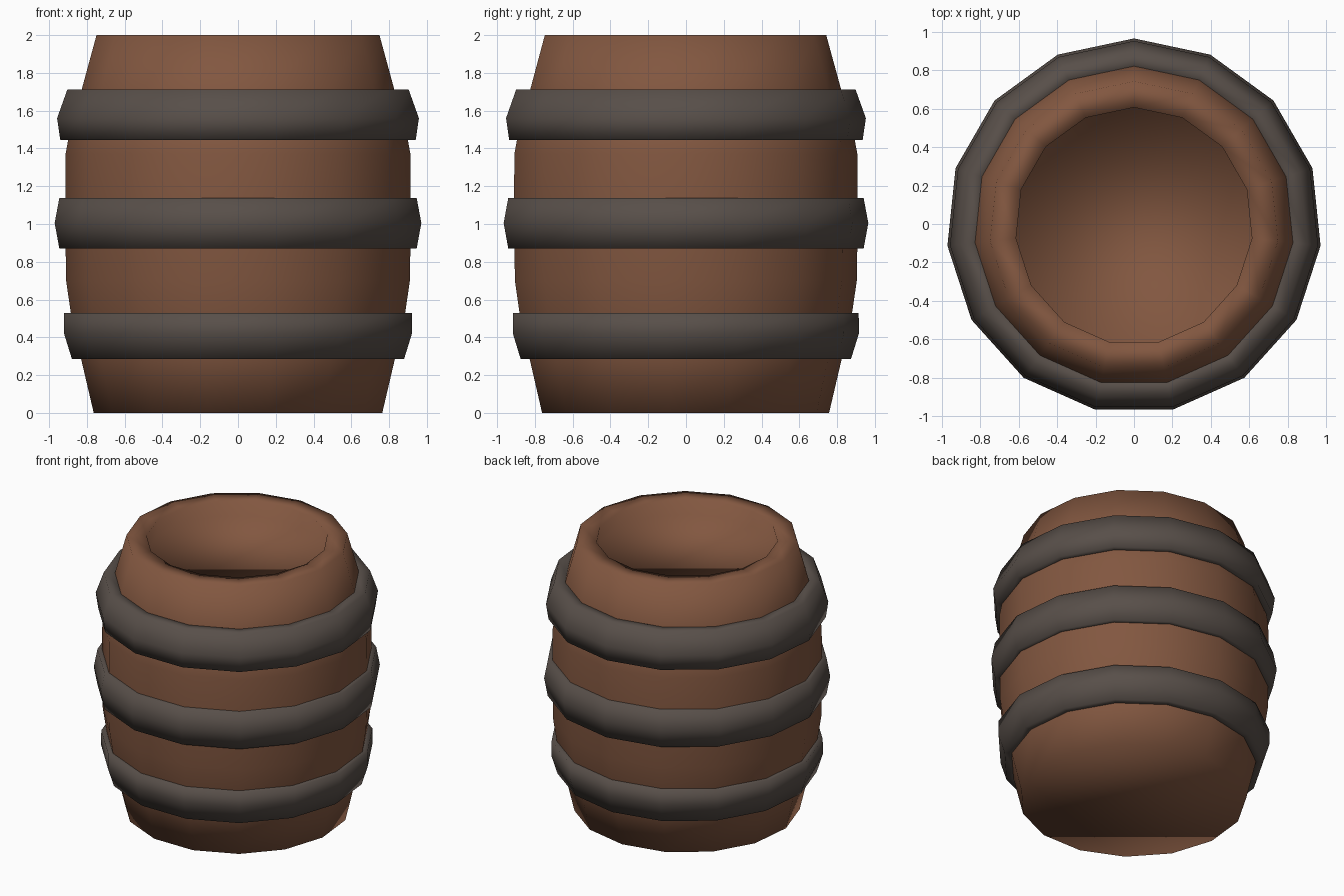
import bpy, bmesh, math

if "Cube" in bpy.data.objects:
    bpy.data.objects.remove(bpy.data.objects["Cube"])

SIDES = 15          # low-poly barrel, one corner pointing to +y
Y_SHIFT = -0.0107   # odd side count: recentre the bounding box


def material(name, rgb):
    m = bpy.data.materials.new(name)
    m.diffuse_color = (*rgb, 1.0)
    m.use_nodes = True
    m.node_tree.nodes["Principled BSDF"].inputs["Base Color"].default_value = m.diffuse_color
    return m


def lathe(name, profile, mat, closed):
    """Spin an (r, z) profile; closed loops it into a ring, else caps both ends."""
    bm = bmesh.new()
    rings = []
    for r, z in profile:
        ring = []
        for i in range(SIDES):
            a = math.pi / 2 + 2 * math.pi * i / SIDES
            ring.append(bm.verts.new((r * math.cos(a), r * math.sin(a) + Y_SHIFT, z)))
        rings.append(ring)
    pairs = list(zip(rings, rings[1:]))
    if closed:
        pairs.append((rings[-1], rings[0]))
    else:
        bm.faces.new(rings[0])
        bm.faces.new(rings[-1])
    for lo, hi in pairs:
        for i in range(SIDES):
            j = (i + 1) % SIDES
            bm.faces.new((lo[i], lo[j], hi[j], hi[i]))
    bmesh.ops.recalc_face_normals(bm, faces=bm.faces)
    for f in bm.faces:
        f.smooth = True
    me = bpy.data.meshes.new(name)
    bm.to_mesh(me)
    bm.free()
    me.materials.append(mat)
    ob = bpy.data.objects.new(name, me)
    bpy.context.collection.objects.link(ob)
    return ob


wood = material("brown wood", (0.223, 0.095, 0.051))
iron = material("dark iron", (0.097, 0.078, 0.067))

# Wooden body: bulging side, flat rim, shallow recessed top
lathe("barrel_body", [
    (0.768, 0.0), (0.835, 0.285), (0.890, 0.53), (0.915, 0.70), (0.92, 1.03),
    (0.918, 1.37), (0.905, 1.44), (0.832, 1.712), (0.753, 2.0),
    (0.617, 2.0), (0.617, 1.89)], wood, closed=False)

# Iron hoops: inner edge tucked into the wood, bevelled outside
hoops = {
    "lower_hoop": [(0.80, 0.285), (0.884, 0.285), (0.926, 0.42), (0.925, 0.53), (0.85, 0.53)],
    "middle_hoop": [(0.88, 0.87), (0.951, 0.87), (0.976, 1.005), (0.951, 1.138), (0.88, 1.138)],
    "upper_hoop": [(0.86, 1.445), (0.946, 1.445), (0.963, 1.56), (0.908, 1.713), (0.80, 1.713)],
}
for name, profile in hoops.items():
    lathe(name, profile, iron, closed=True)
